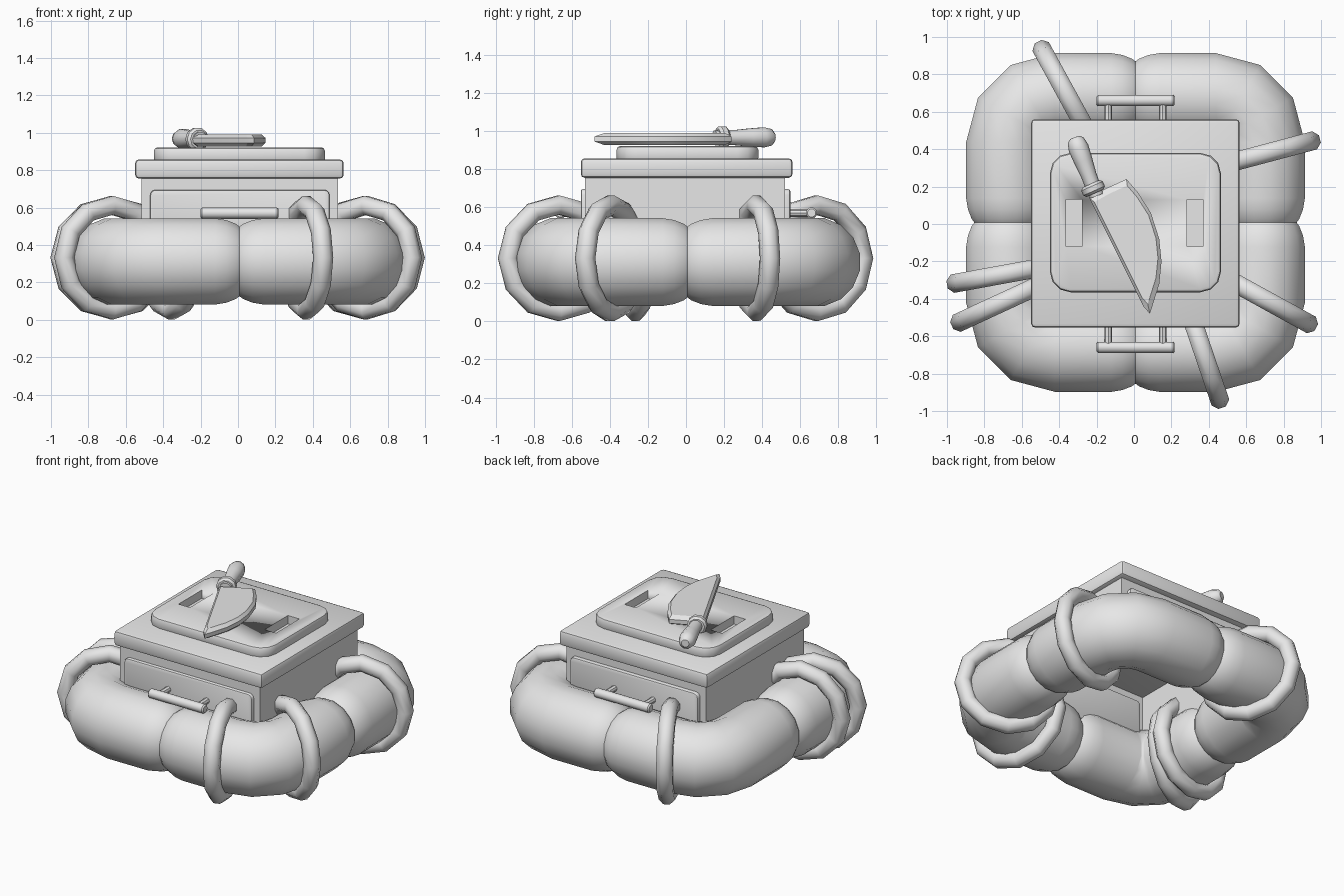
import bpy, bmesh
from math import sin, cos, pi, radians
from mathutils import Vector, Matrix

if "Cube" in bpy.data.objects:
    bpy.data.objects.remove(bpy.data.objects["Cube"])

grey = bpy.data.materials.new("plain_grey")
grey.use_nodes = True
GREY = (0.8, 0.8, 0.8, 1)
grey.diffuse_color = GREY
grey.node_tree.nodes["Principled BSDF"].inputs["Base Color"].default_value = GREY
Z = Vector((0, 0, 1))


def finish(name, bm, angle=35):
    bmesh.ops.recalc_face_normals(bm, faces=bm.faces)
    mesh = bpy.data.meshes.new(name)
    bm.to_mesh(mesh)
    bm.free()
    mesh.materials.append(grey)
    ob = bpy.data.objects.new(name, mesh)
    bpy.context.collection.objects.link(ob)
    bpy.ops.object.select_all(action='DESELECT')
    ob.select_set(True)
    bpy.context.view_layer.objects.active = ob
    bpy.ops.object.shade_smooth_by_angle(angle=radians(angle))
    return ob


def box(name, lo, hi, bevel=0.0, corner=0.0, axis=2, open_bottom=False):
    """Box from two corners; corner rounds the edges along axis, bevel softens all."""
    lo, hi = Vector(lo), Vector(hi)
    bm = bmesh.new()
    bmesh.ops.create_cube(bm, size=1)
    for v in bm.verts:
        v.co = (lo + hi) / 2 + v.co * (hi - lo)
    if corner:
        along = [e for e in bm.edges
                 if abs((e.verts[0].co - e.verts[1].co).normalized()[axis]) > 0.9]
        bmesh.ops.bevel(bm, geom=along, offset=corner, segments=3, profile=0.5, affect='EDGES')
    if bevel:
        sharp = [e for e in bm.edges if e.calc_face_angle(0) > 0.8]
        bmesh.ops.bevel(bm, geom=sharp, offset=bevel, segments=2, profile=0.5, affect='EDGES')
    if open_bottom:
        bm.normal_update()
        bmesh.ops.delete(bm, geom=[f for f in bm.faces if f.normal.z < -0.9], context='FACES')
    return finish(name, bm)


def bridge(bm, loops, closed):
    n = len(loops[0])
    for i in range(len(loops) if closed else len(loops) - 1):
        a, b = loops[i], loops[(i + 1) % len(loops)]
        for j in range(n):
            k = (j + 1) % n
            bm.faces.new((a[j], a[k], b[k], b[j]))
    if not closed:
        bm.faces.new(loops[0])
        bm.faces.new(loops[-1])


def sweep(name, path, normal, sides, angle):
    """Closed tube along a flat path of (position, outward, radius)."""
    bm = bmesh.new()
    loops = []
    for pos, out, r in path:
        turns = [2 * pi * (j + 0.5) / sides for j in range(sides)]
        loops.append([bm.verts.new(pos + r * (cos(t) * out + sin(t) * normal)) for t in turns])
    bridge(bm, loops, True)
    return finish(name, bm, angle)


def lathe(name, start, end, profile, sides=12):
    """Round part: profile of (fraction along axis, radius)."""
    start, end = Vector(start), Vector(end)
    axis = (end - start).normalized()
    side = axis.cross(Z).normalized()
    up = side.cross(axis)
    bm = bmesh.new()
    loops = []
    for f, r in profile:
        c = start.lerp(end, f)
        turns = [2 * pi * j / sides for j in range(sides)]
        loops.append([bm.verts.new(c + r * (cos(t) * side + sin(t) * up)) for t in turns])
    bridge(bm, loops, False)
    return finish(name, bm, 40)


# Inflated base: rounded square tube pinched in the middle of each side
path = []
for q in range(4):
    turn = Matrix.Rotation(q * pi / 2, 3, 'Z')
    quarter = []
    for y, r in ((0, 0.19), (0.02, 0.205), (0.07, 0.225), (0.13, 0.235)):
        quarter.append((Vector((0.675, y, 0)), Vector((1, 0, 0)), r))
    for s in range(4):
        d = Vector((cos(s * pi / 6), sin(s * pi / 6), 0))
        quarter.append((Vector((0.43, 0.43, 0)) + 0.245 * d, d, 0.235))
    for x, r in ((0.13, 0.235), (0.07, 0.225), (0.02, 0.205)):
        quarter.append((Vector((x, 0.675, 0)), Vector((0, 1, 0)), r))
    path += [(turn @ p + Vector((0.008, 0.008, 0.312)), turn @ d, r) for p, d, r in quarter]
sweep("inflated_base", path, Z, 16, 50)

# Straps looped around the base: centre and outward direction
straps = [(-0.355, 0.685, -0.48, 0.877), (0.675, 0.37, 0.966, 0.257),
          (0.685, -0.395, 0.876, -0.482), (0.365, -0.67, 0.323, -0.946),
          (-0.675, -0.265, -0.984, -0.18), (-0.675, -0.405, -0.907, -0.42)]
for i, (x, y, dx, dy) in enumerate(straps):
    d = Vector((dx, dy, 0)).normalized()
    loop = []
    for s in range(12):
        out = cos(s * pi / 6) * d + sin(s * pi / 6) * Z
        loop.append((Vector((x, y, 0.332)) + 0.28 * out, out, 0.054))
    sweep(f"strap_{i + 1}", loop, d.cross(Z), 8, 60)

# Box body, open underneath, with its lid
box("box_body", (-0.515, -0.53, 0.35), (0.535, 0.52, 0.77), open_bottom=True)
box("lid", (-0.55, -0.553, 0.755), (0.565, 0.56, 0.857), 0.02)

# Raised board with two grip slots
board = box("cutting_board", (-0.45, -0.365, 0.84), (0.465, 0.38, 0.922), 0.02, 0.11)
for x in (-0.32, 0.327):
    slot = box("slot_cutter", (x - 0.043, -0.12, 0.866), (x + 0.043, 0.13, 1.0))
    mod = board.modifiers.new("slot", 'BOOLEAN')
    mod.operation = 'DIFFERENCE'
    mod.solver = 'EXACT'
    mod.object = slot
    bpy.context.view_layer.objects.active = board
    bpy.ops.object.modifier_apply(modifier=mod.name)
    bpy.data.objects.remove(slot)

# Drawer panels and handles, front and back
for side, s, mid in (("front", -1, -0.005), ("back", 1, 0.0)):
    ys = sorted((mid + s * 0.49, mid + s * 0.548))
    box(side + "_panel", (-0.47, ys[0], 0.4), (0.49, ys[1], 0.695), 0.01, 0.03, axis=1)
    y = s * 0.66
    lathe(side + "_handle_bar", (-0.2, y, 0.57), (0.217, y, 0.57),
          ((0, 0.022), (0.02, 0.03), (0.98, 0.03), (1, 0.022)))
    for x in (-0.137, 0.153):
        lathe(side + "_handle_post", (x, s * 0.53, 0.57), (x, y, 0.57), ((0, 0.02), (1, 0.02)), 8)

# Knife blade: flat faces that taper towards a thin rim
outline = [(-0.24, 0.14), (-0.15, 0.19), (-0.04, 0.24), (0.02, 0.17), (0.09, 0.06),
           (0.135, -0.08), (0.147, -0.2), (0.135, -0.32), (0.085, -0.48), (0.05, -0.44)]
centre = Vector((-0.01, -0.05))
bm = bmesh.new()
layers = []
for z, k in ((0.927, 0.88), (0.945, 1), (0.972, 1), (0.99, 0.88)):
    pts = [centre + k * (Vector(p) - centre) for p in outline]
    layers.append([bm.verts.new((p.x, p.y, z)) for p in pts])
bridge(bm, layers, False)
finish("knife_blade", bm, 15)

# Knife handle and collar
lathe("knife_handle", (-0.2, 0.15, 0.965), (-0.318, 0.463, 0.968),
      ((0, 0.04), (0.35, 0.042), (0.6, 0.05), (0.82, 0.055), (0.95, 0.045), (1, 0.025)), 10)
lathe("knife_collar", (-0.208, 0.165, 0.965), (-0.23, 0.215, 0.965),
      ((0, 0.05), (0.25, 0.063), (0.75, 0.063), (1, 0.05)), 10)
